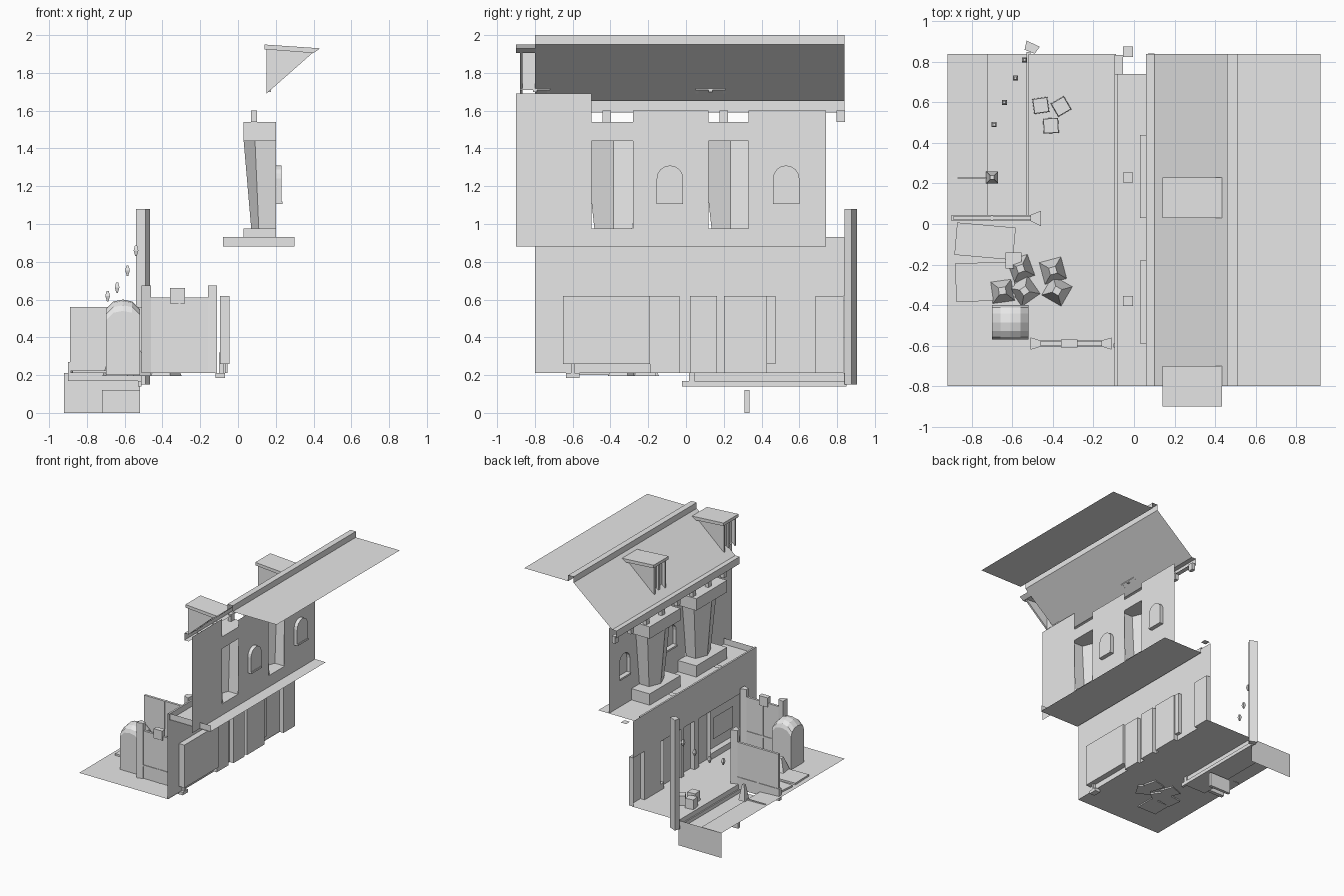
import bpy, bmesh, math
from mathutils import Vector

cube = bpy.data.objects.get("Cube")
if cube:
    bpy.data.objects.remove(cube)

stone = bpy.data.materials.new("plain_grey")
stone.use_nodes = True
stone.diffuse_color = (0.8, 0.8, 0.8, 1)
stone.node_tree.nodes["Principled BSDF"].inputs["Base Color"].default_value = (0.8, 0.8, 0.8, 1)


def finish(name, bm):
    bmesh.ops.recalc_face_normals(bm, faces=bm.faces)
    me = bpy.data.meshes.new(name)
    bm.to_mesh(me)
    bm.free()
    me.materials.append(stone)
    ob = bpy.data.objects.new(name, me)
    bpy.context.collection.objects.link(ob)
    return ob


def place(axis, p, t):
    """Put a 2D point at depth t along an axis; the point keeps x, y, z order."""
    v = list(p)
    v.insert("xyz".index(axis), t)
    return Vector(v)


def extrude(name, pts, axis, a, b, closed=True, caps=True):
    bm = bmesh.new()
    rows = [[bm.verts.new(place(axis, p, t)) for p in pts] for t in (a, b)]
    n = len(pts)
    for i in range(n if closed else n - 1):
        j = (i + 1) % n
        bm.faces.new((rows[0][i], rows[0][j], rows[1][j], rows[1][i]))
    if closed and caps:
        for row in rows:
            bm.faces.new(row)
    return finish(name, bm)


def box(name, x, y, z):
    return extrude(name, [(x[0], y[0]), (x[1], y[0]), (x[1], y[1]), (x[0], y[1])], "z", *z)


def plate(name, axis, t, u, v):
    """A single flat rectangle."""
    bm = bmesh.new()
    corners = [(u[0], v[0]), (u[1], v[0]), (u[1], v[1]), (u[0], v[1])]
    bm.faces.new([bm.verts.new(place(axis, p, t)) for p in corners])
    return finish(name, bm)


def frustum(name, x, y, z0, z1, base, top, turn=0):
    """Square tapered block; base and top are side lengths."""
    bm = bmesh.new()
    k = math.sqrt(0.5)
    bmesh.ops.create_cone(bm, cap_ends=True, segments=4, radius1=base * k,
                          radius2=top * k, depth=z1 - z0)
    ob = finish(name, bm)
    ob.location = (x, y, (z0 + z1) / 2)
    ob.rotation_euler.z = math.radians(45 + turn)
    return ob


FRONT, BACK = -0.80, 0.84

# Ground, with the sunken channel beside it
plate("ground_front", "z", 0.21, (-0.92, -0.09), (FRONT, 0.02))
plate("ground_back", "z", 0.21, (-0.52, -0.09), (0.02, BACK))
extrude("channel", [(-0.92, 0.21), (-0.72, 0.20), (-0.72, 0.14), (-0.52, 0.14), (-0.52, 0.21)],
        "y", 0.02, BACK, closed=False)
plate("channel_end", "y", BACK, (-0.92, -0.52), (0, 0.21))
box("channel_gate", (-0.72, -0.52), (0.31, 0.335), (0, 0.12))
box("channel_rail", (-0.53, -0.51), (-0.02, 0.85), (0.14, 0.17))

# Lower wall with recessed bays
bays = [(-0.65, -0.19, 0.26, 0.05), (-0.19, -0.035, 0.21, 0.03), (0.02, 0.165, 0.21, 0.04),
        (0.20, 0.43, 0.21, 0.04), (0.43, 0.475, 0.26, 0.03), (0.685, 0.835, 0.21, 0.04)]
WX, BAY_TOP = -0.095, 0.62
plate("lower_wall", "x", WX, (FRONT, BACK), (BAY_TOP, 0.93))
edge = FRONT
for y0, y1, z0, d in bays:
    if y0 > edge:
        plate("wall_pier", "x", WX, (edge, y0), (0.21, BAY_TOP))
    if z0 > 0.21:
        plate("bay_sill", "x", WX, (y0, y1), (0.21, z0))
    extrude("bay_sides", [(y0, z0), (y0, BAY_TOP), (y1, BAY_TOP), (y1, z0)], "x", WX, WX + d, caps=False)
    plate("bay_back", "x", WX + d, (y0, y1), (z0, BAY_TOP))
    edge = y1
plate("notice_panel", "x", WX + 0.04, (-0.55, -0.28), (0.34, 0.52))
box("wall_stub", (-0.10, -0.075), (-0.61, -0.59), (0.19, 0.32))
box("wall_stub_foot", (-0.12, -0.07), (-0.635, -0.565), (0.185, 0.21))

# Balcony
extrude("balcony_floor", [(WX, 0.93), (-0.08, 0.93), (-0.08, 0.88), (0.30, 0.88)],
        "y", FRONT, 0.74, closed=False)
plate("balcony_end", "y", -0.79, (-0.08, 0.30), (0.88, 0.93))
for y in (0.85, 0.23, -0.38):
    plate("balcony_plate", "z", 0.91, (-0.055, -0.005), (y - 0.025, y + 0.025))


# Upper wall with arched windows
def arch(y, half, z0, spring, n=8):
    pts = [(y - half, z0)]
    pts += [(y - half * math.cos(math.pi * i / n), spring + half * math.sin(math.pi * i / n))
            for i in range(n + 1)]
    return pts + [(y + half, z0)]


def window_wall(y0, y1, z0, z1, yc):
    ring = arch(yc, 0.07, 1.11, 1.24)
    mid = len(ring) // 2
    bm = bmesh.new()
    left = [(y0, z0), (yc, z0), (yc, 1.11)] + ring[:mid + 1] + [(yc, z1), (y0, z1)]
    right = [(y1, z0), (yc, z0), (yc, 1.11)] + ring[:mid - 1:-1] + [(yc, z1), (y1, z1)]
    for half in (left, right):
        bm.faces.new([bm.verts.new(place("x", p, 0.20)) for p in half])
    finish("upper_wall", bm)
    extrude("window_reveal", ring, "x", 0.20, 0.23, caps=False)
    bm = bmesh.new()
    bm.faces.new([bm.verts.new(place("x", p, 0.23)) for p in ring])
    finish("window_pane", bm)
    box("window_sill", (0.19, 0.235), (yc - 0.07, yc + 0.07), (1.105, 1.12))


plate("upper_wall_end", "x", 0.20, (-0.90, -0.50), (0.88, 1.69))
window_wall(-0.28, 0.12, 0.88, 1.60, -0.085)
window_wall(0.33, 0.74, 0.88, 1.60, 0.53)

# Tapered ridged columns, open behind
for yc in (0.235, -0.385):
    box("column_base", (0.03, 0.20), (yc - 0.205, yc + 0.205), (0.88, 0.975))
    box("column_cap", (0.03, 0.20), (yc - 0.205, yc + 0.205), (1.44, 1.54))
    bm = bmesh.new()
    rows = []
    for z, ridge, flank, half in ((0.975, 0.07, 0.11, 0.10), (1.44, 0.03, 0.09, 0.15)):
        plan = [(0.20, -half), (flank, -half), (ridge, 0), (flank, half), (0.20, half)]
        rows.append([bm.verts.new((x, yc + y, z)) for x, y in plan])
    for i in range(4):
        bm.faces.new((rows[0][i], rows[0][i + 1], rows[1][i + 1], rows[1][i]))
    finish("column_shaft", bm)

# Cornice and brackets
extrude("cornice", [(0.10, 1.59), (0.06, 1.59), (0.06, 1.65), (0.10, 1.65)],
        "y", FRONT, BACK, closed=False)
for i in range(8):
    y = 0.82 - 0.2067 * i
    box("cornice_bracket", (0.07, 0.10), (y - 0.022, y + 0.022), (1.54, 1.60))

# Roof: slope, ridge strip and flat top
extrude("roof", [(0.10, 1.65), (0.46, 1.95), (0.46, 2.0), (0.51, 2.0), (0.51, 1.95), (0.92, 1.95)],
        "y", FRONT, BACK, closed=False)

# Dormers
for yc in (0.13, -0.80):
    for s in (-1, 1):
        a = yc + s * 0.08
        extrude("dormer_cheek", [(0.15, 1.69), (0.15, 1.93), (0.40, 1.91)], "y", a, a - s * 0.015)
    box("dormer_mullion", (0.16, 0.175), (yc - 0.01, yc + 0.01), (1.70, 1.93))
    plate("dormer_window", "x", 0.18, (yc - 0.08, yc + 0.08), (1.71, 1.93))
    extrude("dormer_roof", [(0.14, 1.925), (0.14, 1.95), (0.435, 1.93), (0.40, 1.905)],
            "y", yc - 0.10, yc + 0.10)

# Front gate
box("gate_panel", (-0.465, -0.155), (-0.60, -0.58), (0.21, 0.61))
box("gate_crossbar", (-0.465, -0.155), (-0.605, -0.575), (0.31, 0.325))
box("gate_middle", (-0.315, -0.305), (-0.605, -0.575), (0.21, 0.61))
box("gate_block", (-0.36, -0.28), (-0.61, -0.57), (0.58, 0.66))
for x, s in ((-0.485, 1), (-0.135, -1)):
    plan = [(x - s * 0.025, -0.62), (x + s * 0.025, -0.605), (x + s * 0.025, -0.575), (x - s * 0.025, -0.56)]
    extrude("gate_post", plan, "z", 0.21, 0.675)

# Side fence with its post
box("fence_panel", (-0.89, -0.51), (0.02, 0.04), (0.27, 0.56))
box("fence_base", (-0.90, -0.51), (0.015, 0.045), (0.17, 0.27))
box("fence_middle", (-0.705, -0.695), (0.015, 0.045), (0.27, 0.56))
extrude("fence_post", [(-0.51, 0.015), (-0.46, -0.01), (-0.46, 0.065), (-0.51, 0.045)], "z", 0.21, 0.66)

# Tall post with a string of lanterns
extrude("tall_post", [(-0.54, 0.86), (-0.49, 0.84), (-0.465, 0.875), (-0.53, 0.905)], "z", 0.15, 1.08)
for x, y, z in ((-0.69, 0.49, 0.62), (-0.64, 0.60, 0.665), (-0.585, 0.72, 0.755), (-0.54, 0.81, 0.86)):
    frustum("lantern_top", x, y, z, z + 0.025, 0.025, 0.012)
    frustum("lantern_bottom", x, y, z - 0.03, z, 0.008, 0.025)

# Round-topped shed, its roof curved both ways
bm = bmesh.new()
rows = []
for x, drop in ((-0.70, 0.05), (-0.66, 0.01), (-0.61, 0), (-0.56, 0.01), (-0.52, 0.05)):
    prof = [(-0.57, 0.20)]
    prof += [(-0.485 - 0.085 * math.cos(math.pi * i / 6), 0.54 + 0.06 * math.sin(math.pi * i / 6) - drop)
             for i in range(7)]
    prof.append((-0.40, 0.20))
    rows.append([bm.verts.new((x, y, z)) for y, z in prof])
for a, b in zip(rows, rows[1:]):
    for i in range(len(a)):
        j = (i + 1) % len(a)
        bm.faces.new((a[i], a[j], b[j], b[i]))
bm.faces.new(rows[0])
bm.faces.new(rows[-1])
finish("round_topped_shed", bm)

# Loose props
for x, y, turn in ((-0.56, -0.22, 20), (-0.40, -0.23, 15), (-0.65, -0.33, 8), (-0.54, -0.33, 35), (-0.38, -0.33, 60)):
    frustum("tapered_pot", x, y, 0.195, 0.33, 0.12, 0.035, turn)
frustum("lamp_shade", -0.70, 0.23, 0.20, 0.33, 0.06, 0.02)
box("lamp_pole", (-0.90, -0.70), (0.222, 0.23), (0.205, 0.215))
for x, y, turn in ((-0.46, 0.585, 8), (-0.36, 0.58, 30), (-0.41, 0.485, 3)):
    frustum("crate", x, y, 0.21, 0.29, 0.075, 0.07, turn)
frustum("small_crate", -0.595, -0.18, 0.21, 0.29, 0.08, 0.08)
for y, turn in ((-0.085, -5), (-0.285, 2)):
    mat = box("ground_mat", (-0.145, 0.145), (-0.08, 0.08) if turn < 0 else (-0.095, 0.095), (0.21, 0.225))
    mat.location = (-0.735, y, 0)
    mat.rotation_euler.z = math.radians(turn)
